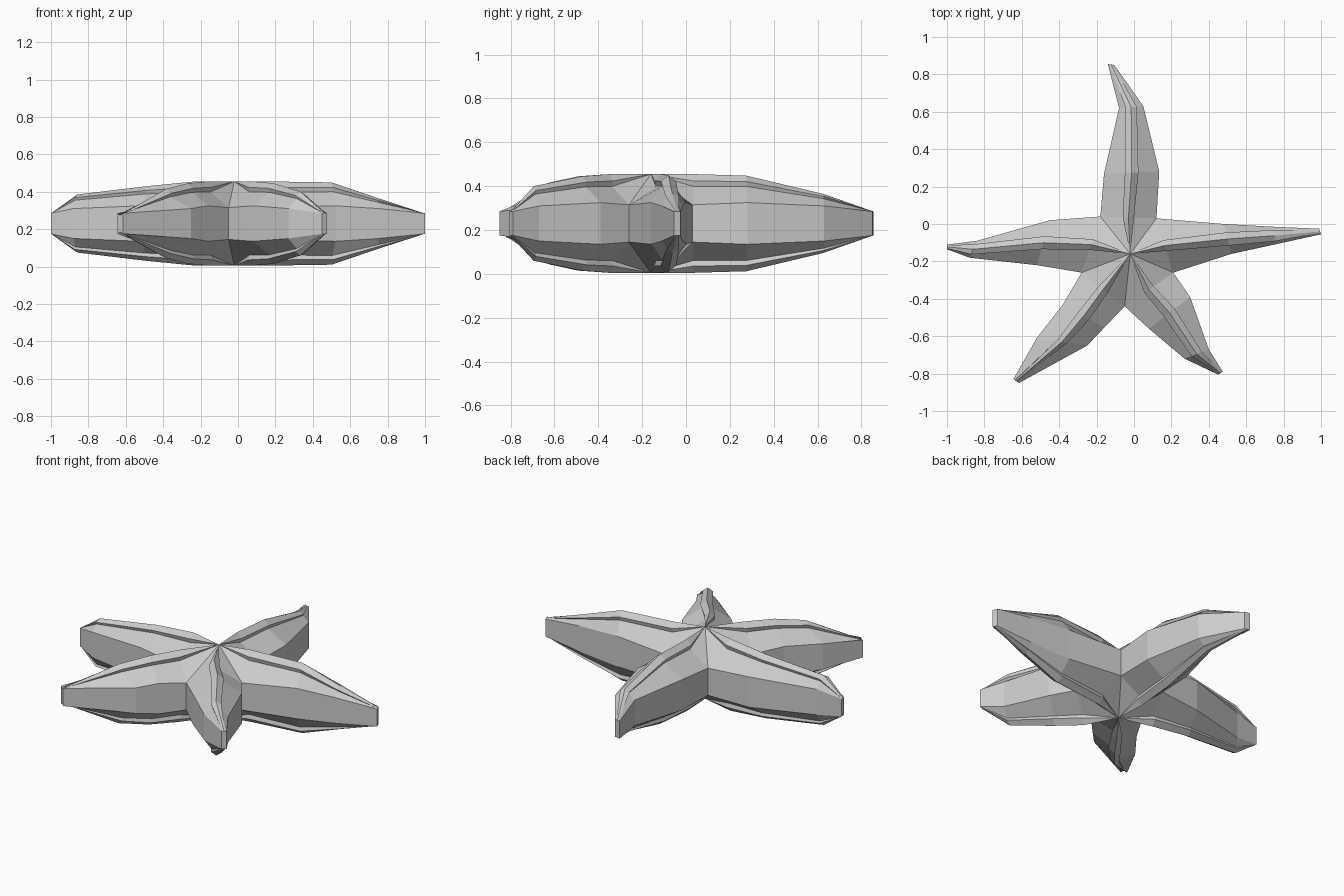
import bpy
import bmesh
from mathutils import Vector

default_cube = bpy.data.objects.get("Cube")
if default_cube:
    bpy.data.objects.remove(default_cube, do_unlink=True)

MIDDLE = 0.23          # height of the horizontal symmetry plane
CENTRE = Vector((-0.02, -0.16))
CREST_AT_BASE = 0.225
WALL = (0.085, 0.095, 0.08, 0.055)      # half height of the side wall, base to tip
RIB = (0.03, 0.036, 0.03, 0.008)        # half width of the raised rib, base to tip

# Corners where neighbouring arms meet, going round the body
corners = {
    "north_east": (0.12, 0.03),
    "north_west": (-0.18, 0.04),
    "south_west": (-0.28, -0.26),
    "south": (-0.05, -0.44),
    "south_east": (0.21, -0.26),
}

# Each arm: right corner, left corner, then (right edge, left edge, crest) out to the tip
arms = {
    "back": ("north_east", "north_west", [
        ((0.135, 0.28), (-0.16, 0.27), 0.218),
        ((0.05, 0.63), (-0.08, 0.62), 0.135),
        ((-0.105, 0.85), (-0.14, 0.855), 0.055)]),
    "right": ("north_west", "south_west", [
        ((-0.45, 0.02), (-0.52, -0.22), 0.2),
        ((-0.84, -0.09), (-0.88, -0.18), 0.155),
        ((-1.0, -0.11), (-1.0, -0.135), 0.055)]),
    "front_right": ("south_west", "south", [
        ((-0.38, -0.43), (-0.16, -0.555), 0.215),
        ((-0.52, -0.61), (-0.25, -0.65), 0.185),
        ((-0.645, -0.83), (-0.615, -0.85), 0.045)]),
    "front_left": ("south", "south_east", [
        ((0.08, -0.56), (0.3, -0.39), 0.215),
        ((0.27, -0.72), (0.4, -0.67), 0.17),
        ((0.45, -0.805), (0.475, -0.79), 0.055)]),
    "left": ("south_east", "north_east", [
        ((0.52, -0.16), (0.48, 0.0), 0.22),
        ((0.75, -0.11), (0.75, -0.015), 0.135),
        ((1.0, -0.055), (0.99, -0.025), 0.055)]),
}


def upper_profile(right, left, wall, crest, rib):
    """Half section from one wall, over the undercut rib, to the other wall."""
    right, left = Vector(right), Vector(left)
    middle = (right + left) / 2
    across = (left - right).normalized() * rib
    neck = wall + (crest - wall) * 0.6
    lip = wall + (crest - wall) * 0.78
    return [(right, wall), (middle - across * 0.8, neck), (middle - across, lip),
            (middle, crest), (middle + across, lip),
            (middle + across * 0.8, neck), (left, wall)]


def build_arm(mesh, start, end, stations):
    """Skin rings from the body centre to a closed tip."""
    rows = [(corners[start], corners[end], CREST_AT_BASE)] + stations
    rings = []
    for (right, left, crest), wall, rib in zip(rows, WALL, RIB):
        half = upper_profile(right, left, wall, crest, rib)
        ring = [mesh.verts.new((p.x, p.y, MIDDLE + h)) for p, h in half]
        ring += [mesh.verts.new((p.x, p.y, MIDDLE - h)) for p, h in reversed(half)]
        rings.append(ring)
    count = len(rings[0])
    for inner, outer in zip(rings, rings[1:]):
        for i in range(count):
            j = (i + 1) % count
            mesh.faces.new((inner[i], inner[j], outer[j], outer[i]))
    mesh.faces.new(rings[-1])
    # Fan the base ring to the top and bottom centre, leaving the inside open
    half_count = count // 2
    for side, first in ((1, 0), (-1, half_count)):
        hub = mesh.verts.new((CENTRE.x, CENTRE.y, MIDDLE + side * CREST_AT_BASE))
        for i in range(first, first + half_count - 1):
            mesh.faces.new((hub, rings[0][i + 1], rings[0][i]))


# Grey skin
grey = bpy.data.materials.new("plain_grey")
grey.use_nodes = True
colour = (0.6, 0.6, 0.6, 1)
grey.diffuse_color = colour
grey.node_tree.nodes["Principled BSDF"].inputs["Base Color"].default_value = colour

# Five arms welded into one flat-shaded body
mesh = bmesh.new()
for start, end, stations in arms.values():
    build_arm(mesh, start, end, stations)
bmesh.ops.remove_doubles(mesh, verts=mesh.verts, dist=0.0005)
bmesh.ops.recalc_face_normals(mesh, faces=mesh.faces)
data = bpy.data.meshes.new("starfish_body")
mesh.to_mesh(data)
mesh.free()
data.materials.append(grey)
body = bpy.data.objects.new("starfish_body", data)
bpy.context.collection.objects.link(body)
